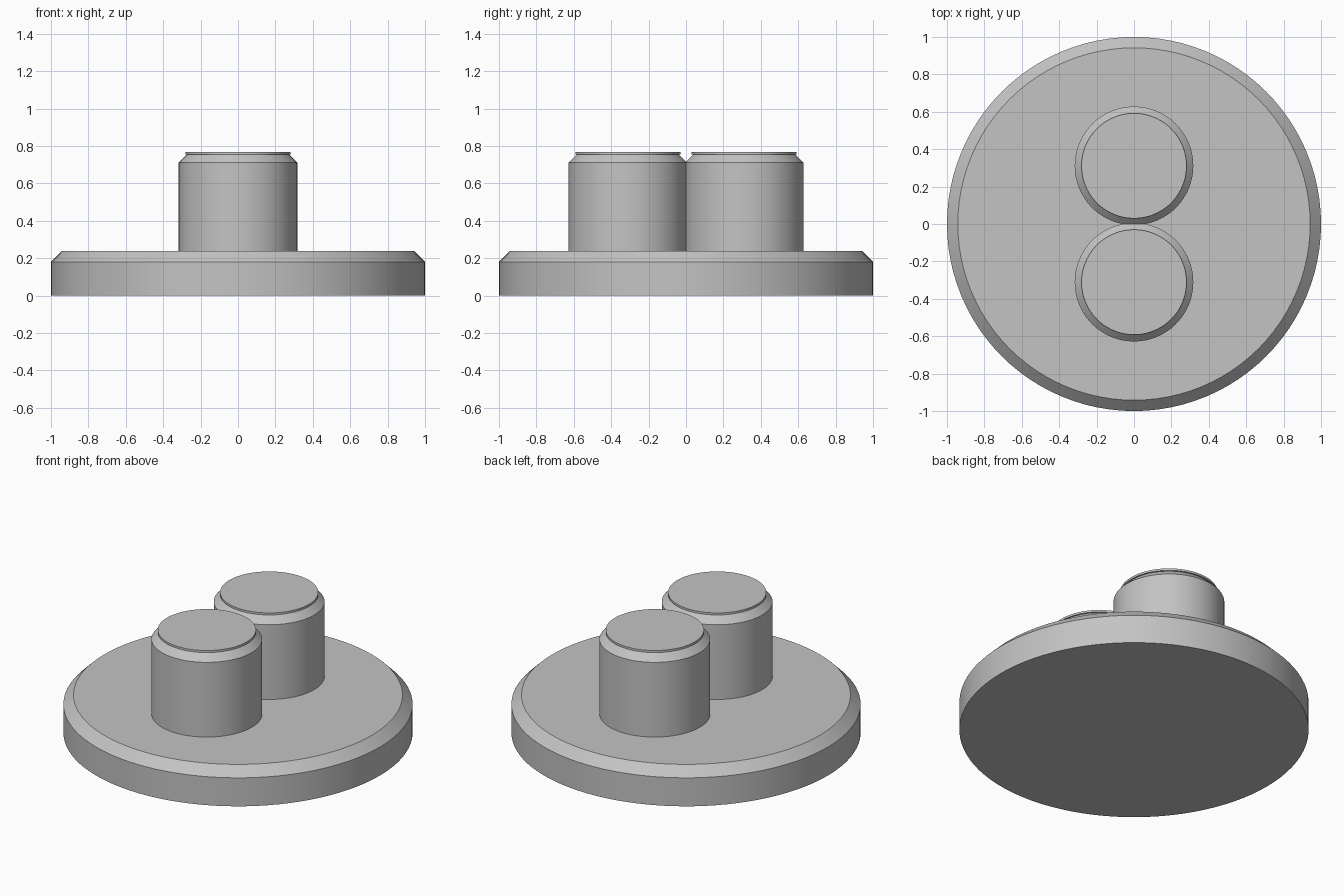
import bpy
import math

if "Cube" in bpy.data.objects:
    bpy.data.objects.remove(bpy.data.objects["Cube"], do_unlink=True)

grey = bpy.data.materials.new("plain_grey")
grey.use_nodes = True
colour = (0.55, 0.55, 0.55, 1)
grey.diffuse_color = colour
grey.node_tree.nodes["Principled BSDF"].inputs["Base Color"].default_value = colour


def turned(name, profile, y=0, sides=96):
    """Closed solid turned around z from (radius, height) points, bottom to top."""
    verts = [(r * math.cos(math.tau * i / sides), r * math.sin(math.tau * i / sides), z)
             for r, z in profile for i in range(sides)]
    faces = [tuple(reversed(range(sides))),
             tuple(range(len(verts) - sides, len(verts)))]
    for ring in range(len(profile) - 1):
        a = ring * sides
        for i in range(sides):
            j = (i + 1) % sides
            faces.append((a + i, a + j, a + sides + j, a + sides + i))
    mesh = bpy.data.meshes.new(name)
    mesh.from_pydata(verts, [], faces)
    mesh.materials.append(grey)
    obj = bpy.data.objects.new(name, mesh)
    obj.location.y = y
    bpy.context.collection.objects.link(obj)
    bpy.ops.object.select_all(action='DESELECT')
    obj.select_set(True)
    bpy.context.view_layer.objects.active = obj
    bpy.ops.object.shade_smooth_by_angle(angle=math.radians(30))
    return obj


# Round base with a chamfered rim
turned("base_disc", [(1, 0), (1, 0.18), (0.942, 0.238)])

# Two chamfered posts, each with a thin lid that slightly overhangs the chamfer
for side, y in (("front", -0.311), ("back", 0.311)):
    turned(side + "_post",
           [(0.317, 0.238), (0.317, 0.71), (0.272, 0.755), (0.281, 0.755), (0.281, 0.768)], y)
